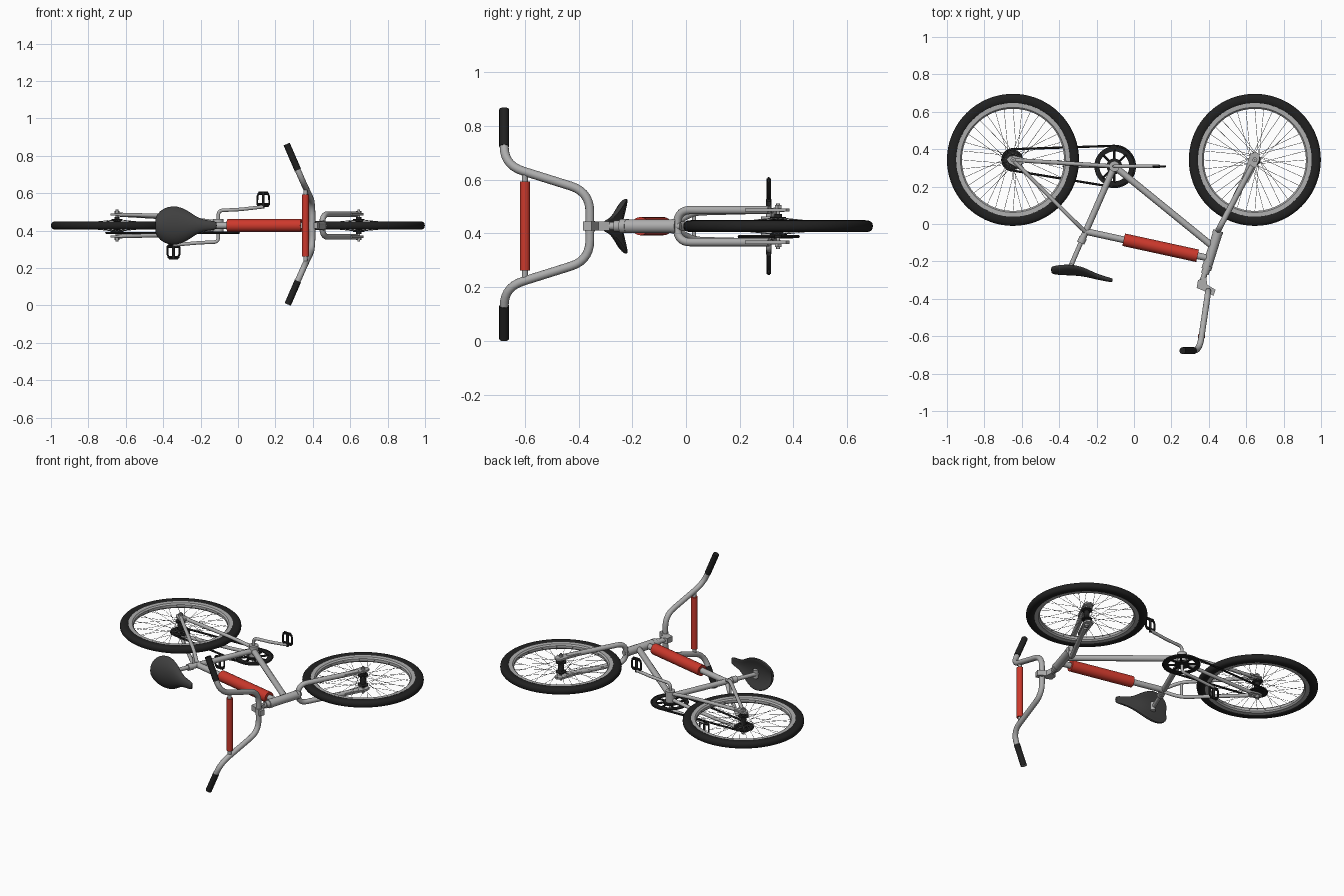
import bpy, bmesh
from math import pi, sin, cos, atan2, acos, hypot, copysign
from mathutils import Vector

if "Cube" in bpy.data.objects:
    bpy.data.objects.remove(bpy.data.objects["Cube"])

MID = 0.427                      # height of the bike's centre plane
REAR, FRONT, CRANK = (-0.647, 0.343), (0.646, 0.343), (-0.105, 0.308)


def material(name, r, g, b):
    m = bpy.data.materials.new(name)
    m.diffuse_color = (r, g, b, 1)
    m.use_nodes = True
    m.node_tree.nodes["Principled BSDF"].inputs["Base Color"].default_value = m.diffuse_color
    return m


BLACK = material("black_rubber", 0.015, 0.015, 0.015)
DARK = material("dark_seat", 0.05, 0.05, 0.05)
RED = material("red_pad", 0.6, 0.04, 0.025)
STEEL = material("grey_steel", 0.42, 0.42, 0.42)


def finish(ob, mat):
    ob.location.z = MID
    ob.data.materials.append(mat)
    return ob


def from_bmesh(name, bm, mat):
    bmesh.ops.recalc_face_normals(bm, faces=bm.faces)
    me = bpy.data.meshes.new(name)
    bm.to_mesh(me)
    bm.free()
    ob = bpy.data.objects.new(name, me)
    bpy.context.collection.objects.link(ob)
    return finish(ob, mat)


def oval(n, k):
    """Unit rounded-square outline; k below 1 makes it squarer."""
    angles = [2 * pi * i / n for i in range(n)]
    return [(copysign(abs(cos(a)) ** k, cos(a)), copysign(abs(sin(a)) ** k, sin(a))) for a in angles]


def rounded(pts, d):
    """Replace each inner corner of a path with a short curve."""
    pts = [Vector(p) for p in pts]
    out = [pts[0]]
    for a, p, b in zip(pts, pts[1:], pts[2:]):
        k = min(d, (a - p).length * 0.49, (b - p).length * 0.49)
        s, e = p + (a - p).normalized() * k, p + (b - p).normalized() * k
        out += [s * (1 - t) ** 2 + p * 2 * t * (1 - t) + e * t * t for t in [i / 7 for i in range(8)]]
    return out + [pts[-1]]


def tubes(name, paths, r, mat=STEEL, bend=0, cyclic=False, res=5):
    cu = bpy.data.curves.new(name, 'CURVE')
    cu.dimensions = '3D'
    cu.bevel_depth, cu.bevel_resolution, cu.use_fill_caps = r, res, True
    for pts in paths:
        pts = rounded(pts, bend) if bend else pts
        sp = cu.splines.new('POLY')
        sp.points.add(len(pts) - 1)
        for q, p in zip(sp.points, pts):
            q.co = (*p, 1)
        sp.use_cyclic_u = cyclic
    ob = bpy.data.objects.new(name, cu)
    bpy.context.collection.objects.link(ob)
    bpy.ops.object.select_all(action='DESELECT')
    ob.select_set(True)
    bpy.context.view_layer.objects.active = ob
    bpy.ops.object.convert(target='MESH')
    return finish(bpy.context.object, mat)


def tube(name, pts, r, mat=STEEL, **kw):
    return tubes(name, [pts], r, mat, **kw)


def lathe(name, centre, profile, mat=STEEL, steps=48):
    """Spin a closed (radius, z) outline about the z axis."""
    bm = bmesh.new()
    rings = [[bm.verts.new((centre[0] + r * cos(2 * pi * i / steps), centre[1] + r * sin(2 * pi * i / steps), z))
              for r, z in profile] for i in range(steps)]
    n = len(profile)
    for i in range(steps):
        a, b = rings[i], rings[(i + 1) % steps]
        for j in range(n):
            bm.faces.new((a[j], a[(j + 1) % n], b[(j + 1) % n], b[j]))
    return from_bmesh(name, bm, mat)


def disc(name, centre, r, z0, z1, mat=STEEL, inner=0.002, steps=32):
    return lathe(name, centre, [(inner, z0), (r, z0), (r, z1), (inner, z1)], mat, steps)


def plate(name, pts, z, t):
    bm = bmesh.new()
    f = bm.faces.new([bm.verts.new((x, y, z - t / 2)) for x, y in pts])
    ext = bmesh.ops.extrude_face_region(bm, geom=[f])['geom']
    bmesh.ops.translate(bm, vec=(0, 0, t), verts=[v for v in ext if isinstance(v, bmesh.types.BMVert)])
    return from_bmesh(name, bm, STEEL)


def mirrored(half):
    """Join a path with its mirror image across the centre plane."""
    return [(x, y, -z) for x, y, z in reversed(half)] + half


# wheels: tyre, rim, spokes, hub, axle nuts
for side, c in (("rear", REAR), ("front", FRONT)):
    lathe(side + "_tyre", c, [(0.325 + 0.028 * u, 0.022 * v) for u, v in oval(16, 0.8)], BLACK, 72)
    lathe(side + "_rim", c, [(0.273, -0.008), (0.281, -0.016), (0.304, -0.017), (0.304, 0.017), (0.281, 0.016),
                             (0.273, 0.008)], STEEL, 72)
    spokes = []
    for i in range(36):
        a = 2 * pi * i / 36
        b = a + (0.9 if i // 2 % 2 else -0.9)
        z = 0.03 if i % 2 else -0.03
        spokes.append([(c[0] + 0.026 * cos(b), c[1] + 0.026 * sin(b), z),
                       (c[0] + 0.276 * cos(a), c[1] + 0.276 * sin(a), z * 0.15)])
    tubes(side + "_spokes", spokes, 0.0011, STEEL, res=0)
    lathe(side + "_hub", c, [(0.004, -0.045), (0.014, -0.045), (0.014, -0.034), (0.03, -0.034), (0.03, -0.027),
                             (0.017, -0.022), (0.017, 0.022), (0.03, 0.027), (0.03, 0.034), (0.014, 0.034),
                             (0.014, 0.045), (0.004, 0.045)], BLACK, 32)
    disc(side + "_axle", c, 0.007, -0.085, 0.085, steps=16)
    for s in (1, -1):
        disc(side + "_axle_nut", c, 0.014, s * 0.062, s * 0.078, steps=6)

# fork, with plates at both axles
tube("fork", mirrored([(0.45, -0.034, 0.06), (0.632, 0.31, 0.06)]), 0.0155, bend=0.058)
for s in (1, -1):
    plate("fork_end", [(0.575, 0.235), (0.61, 0.22), (0.672, 0.345), (0.67, 0.372), (0.652, 0.386), (0.622, 0.375),
                       (0.612, 0.345)], s * 0.06, 0.012)
    plate("rear_axle_plate", [(-0.668, 0.362), (-0.682, 0.345), (-0.668, 0.325), (-0.62, 0.3), (-0.6, 0.32),
                              (-0.585, 0.352), (-0.64, 0.366)], s * 0.058, 0.01)

# frame tubes
tube("steering_tube", [(0.456, -0.02, 0), (0.366, -0.305, 0)], 0.015)
tube("head_tube", [(0.446, -0.052, 0), (0.393, -0.222, 0)], 0.026)
tube("headset_lower", [(0.451, -0.036, 0), (0.446, -0.052, 0)], 0.028)
tube("headset_upper", [(0.393, -0.222, 0), (0.386, -0.243, 0)], 0.027)
tube("headset_nut", [(0.386, -0.243, 0), (0.379, -0.266, 0)], 0.021)
tube("seat_tube", [CRANK + (0,), (-0.283, -0.098, 0)], 0.017)
tube("seat_clamp", [(-0.272, -0.073, 0), (-0.285, -0.102, 0)], 0.021)
tube("down_tube", [CRANK + (0,), (0.415, -0.115, 0)], 0.018)
tube("top_tube", [(-0.258, -0.04, 0), (0.4, -0.183, 0)], 0.018)
tube("top_tube_pad", [(-0.055, -0.084, 0), (0.34, -0.17, 0)], 0.034, RED, res=8)
disc("crank_shell", CRANK, 0.028, -0.036, 0.036)
tubes("chain_stays", [[(-0.64, 0.342, s * 0.058), (-0.27, 0.319, s * 0.036), (-0.115, 0.309, s * 0.018)]
                      for s in (1, -1)], 0.011, bend=0.05)
tubes("seat_stays", [[(-0.64, 0.335, s * 0.058), (-0.33, 0.025, s * 0.05), (-0.262, -0.04, s * 0.01)]
                     for s in (1, -1)], 0.011, bend=0.05)
tube("stay_bridge", [(-0.335, 0.03, -0.05), (-0.335, 0.03, 0.05)], 0.008)

# one-piece crank
x, y = CRANK
tube("crank", [(x - 0.24, y, -0.104), (x - 0.1, y, -0.092), (x, y, -0.088), (x, y, 0.08), (x + 0.12, y, 0.086),
               (x + 0.24, y, 0.1)], 0.0095, bend=0.025)
# pedals
for s in (1, -1):
    px = x + s * 0.24
    cage = [(-0.024, 0.104), (-0.032, 0.114), (-0.032, 0.155), (-0.02, 0.178), (0.02, 0.178), (0.032, 0.155),
            (0.032, 0.114), (0.024, 0.104)]
    tube("pedal_cage", [(px + a, y, s * b) for a, b in cage], 0.0055, BLACK, cyclic=True, res=2)
    disc("pedal_axle", (px, y), 0.008, s * 0.09, s * 0.178, BLACK, steps=16)
    tubes("pedal_bars", [[(px - 0.032, y, s * b), (px + 0.032, y, s * b)] for b in (0.114, 0.168)], 0.005, BLACK, res=2)

# chainring, rear sprocket and chain
CZ = -0.039
disc("chainring", CRANK, 0.107, CZ - 0.003, CZ + 0.003, BLACK, inner=0.08, steps=48)
disc("chainring_centre", CRANK, 0.042, CZ - 0.006, CZ + 0.006, BLACK)
tubes("chainring_arms", [[(x + r * cos(a), y + r * sin(a), CZ) for r in (0.03, 0.09)]
                         for a in [2 * pi * i / 8 for i in range(8)]], 0.0065, BLACK, res=2)
disc("rear_sprocket", REAR, 0.054, CZ - 0.003, CZ + 0.003, BLACK)
disc("freewheel", REAR, 0.034, CZ - 0.006, CZ + 0.01, BLACK)
dx, dy, r1, r2 = x - REAR[0], y - REAR[1], 0.057, 0.11
phi, beta = atan2(dy, dx), acos((r1 - r2) / hypot(dx, dy))
path = []
for c, r, a0, a1 in ((REAR, r1, phi + beta, phi + 2 * pi - beta), (CRANK, r2, phi - beta, phi + beta)):
    for i in range(25):
        a = a0 + (a1 - a0) * i / 24
        path.append((c[0] + r * cos(a), c[1] + r * sin(a), CZ))
tube("chain", path, 0.006, BLACK, cyclic=True, res=1)

# handlebar, crossbar with pad, grips
bar = [(0.397, -0.358, 0.127), (0.35, -0.677, 0.227), (0.265, -0.677, 0.422)]
tube("handlebar", mirrored(bar), 0.0165, bend=0.075)
tube("crossbar", [(0.361, -0.6, -0.2), (0.361, -0.6, 0.2)], 0.0115)
tube("crossbar_pad", [(0.361, -0.6, -0.166), (0.361, -0.6, 0.166)], 0.0195, RED)
for s, end in ((1, 0.435), (-1, 0.42)):
    tube("grip", [(0.32, -0.677, s * 0.297), (0.32 - (end - 0.297) * 0.434, -0.677, s * end)], 0.0185, BLACK)

# stem
plate("stem", [(0.342, -0.3), (0.386, -0.285), (0.392, -0.325), (0.436, -0.352), (0.424, -0.384), (0.385, -0.362),
               (0.335, -0.342)], 0, 0.034)
disc("stem_clamp", (0.397, -0.358), 0.019, -0.02, 0.02)

# seat post, clamp and seat
tube("seat_post", [(-0.28, -0.09, 0), (-0.336, -0.22, 0), (-0.34, -0.25, 0)], 0.0125)
tube("seat_post_clamp", [(-0.335, -0.228, -0.026), (-0.335, -0.228, 0.026)], 0.016)
stations = [(-0.444, 0.036, -0.262, 0.012, 0.026), (-0.432, 0.063, -0.27, 0.022, 0.034),
            (-0.4, 0.093, -0.275, 0.032, 0.038), (-0.35, 0.107, -0.277, 0.037, 0.038),
            (-0.3, 0.098, -0.279, 0.035, 0.036), (-0.25, 0.068, -0.286, 0.026, 0.032),
            (-0.21, 0.038, -0.296, 0.014, 0.029), (-0.16, 0.027, -0.305, 0.007, 0.026),
            (-0.125, 0.024, -0.312, 0.005, 0.023), (-0.113, 0.015, -0.309, 0.003, 0.016)]
bm = bmesh.new()
rings = []
for sx, w, top, droop, thick in stations:
    rings.append([bm.verts.new((sx, top + droop * u * u + thick * (0.5 + 0.5 * v), w * u)) for u, v in oval(20, 0.7)])
for a, b in zip(rings, rings[1:]):
    for j in range(20):
        bm.faces.new((a[j], a[(j + 1) % 20], b[(j + 1) % 20], b[j]))
bm.faces.new(rings[0])
bm.faces.new(rings[-1])
seat = from_bmesh("seat", bm, DARK)
seat.modifiers.new("smooth", 'SUBSURF').levels = 1
seat.modifiers["smooth"].render_levels = 1

# smooth shading with sharp edges kept
bpy.ops.object.select_all(action='SELECT')
bpy.context.view_layer.objects.active = seat
bpy.ops.object.shade_smooth_by_angle(angle=0.7)
